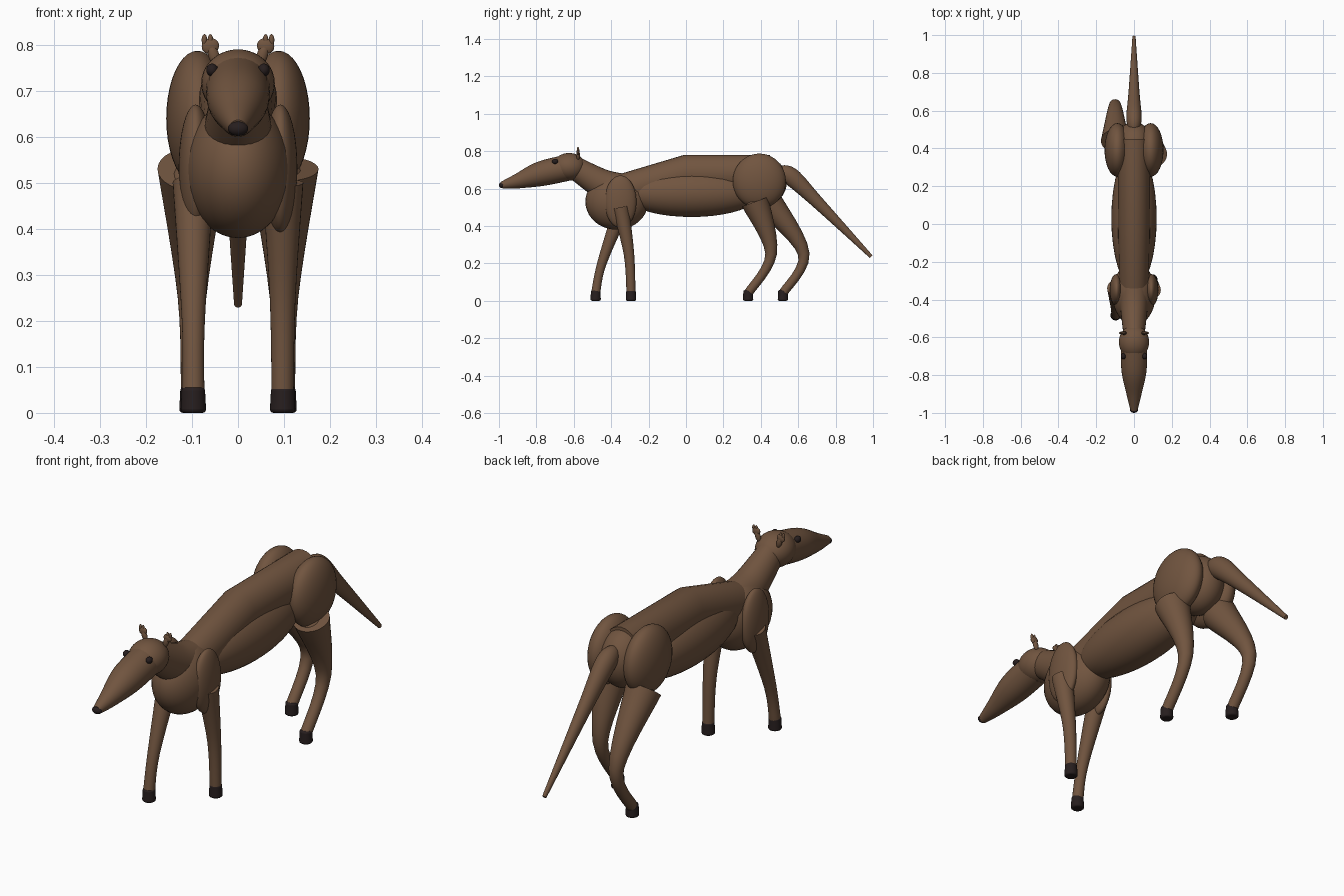
import bpy
import bmesh
from math import sin, cos, pi, radians
from mathutils import Vector

default_cube = bpy.data.objects.get("Cube")
if default_cube:
    bpy.data.objects.remove(default_cube, do_unlink=True)


def material(name, red, green, blue):
    colour = (red, green, blue, 1)
    made = bpy.data.materials.new(name)
    made.use_nodes = True
    made.diffuse_color = colour
    made.node_tree.nodes["Principled BSDF"].inputs["Base Color"].default_value = colour
    return made


hide = material("brown_hide", .165, .09, .05)
horn = material("dark_horn", .02, .013, .013)


def finish(name, mesh_builder, surface):
    """Turn a bmesh into a smooth shaded object."""
    bmesh.ops.recalc_face_normals(mesh_builder, faces=mesh_builder.faces)
    mesh = bpy.data.meshes.new(name)
    mesh_builder.to_mesh(mesh)
    mesh_builder.free()
    mesh.materials.append(surface)
    part = bpy.data.objects.new(name, mesh)
    bpy.context.collection.objects.link(part)
    bpy.ops.object.select_all(action='DESELECT')
    part.select_set(True)
    bpy.context.view_layer.objects.active = part
    bpy.ops.object.shade_smooth_by_angle(angle=radians(50))
    return part


def ellipsoid(name, centre, radii, surface=hide, lean=0):
    builder = bmesh.new()
    bmesh.ops.create_uvsphere(builder, u_segments=32, v_segments=20, radius=1)
    part = finish(name, builder, surface)
    part.location = centre
    part.scale = radii
    part.rotation_euler.y = lean


def smooth_path(keys, steps):
    """Sample a smooth curve that passes through every key."""
    samples = []
    for index in range(len(keys) - 1):
        start, end = keys[index], keys[index + 1]
        before = keys[max(index - 1, 0)]
        after = keys[min(index + 2, len(keys) - 1)]
        leave, arrive = (end - before) / 2, (after - start) / 2
        for step in range(steps):
            t = step / steps
            blend = t * t * (3 - 2 * t)
            samples.append(start.lerp(end, blend)
                           + leave * t * (1 - t) ** 2 - arrive * t * t * (1 - t))
    return samples + [keys[-1]]


def tube(name, *keys, x=0, wide=1, steps=6, sides=28, surface=hide):
    """Loft rings along keys of (y, z, radius); wide scales the rings sideways."""
    path = smooth_path([Vector(key) for key in keys], steps)
    angles = [2 * pi * side / sides for side in range(sides)]
    builder = bmesh.new()
    rings = []
    for index, (y, z, radius) in enumerate(path):
        before, after = path[max(index - 1, 0)], path[min(index + 1, len(path) - 1)]
        along = (after - before).to_2d().normalized()
        across = Vector((0, -along.y, along.x)) * radius
        sideways = Vector((radius * wide, 0, 0))
        centre = Vector((x, y, z))
        rings.append([builder.verts.new(centre + across * sin(angle) + sideways * cos(angle))
                      for angle in angles])
    for ring, following in zip(rings, rings[1:]):
        for side in range(sides):
            builder.faces.new((ring[side - 1], ring[side], following[side], following[side - 1]))
    builder.faces.new(rings[0])
    builder.faces.new(rings[-1])
    return finish(name, builder, surface)


def leg(name, x, top, middle, foot):
    """A tapering leg through three keys, standing on a dark hoof."""
    tube(name, top, middle, (foot, .04, .024), x=x)
    hoof = tube(name + "_hoof", (foot, 0, .028), (foot, .057, .025), x=x, steps=1, surface=horn)
    rounding = hoof.modifiers.new("rounded_edges", 'BEVEL')
    rounding.width = .008
    rounding.segments = 3


# Trunk: straight-lined back over a hanging belly, with chest and pelvis
tube("back", (-.4, .57, .09), (0, .68, .1), (.45, .68, .1), wide=.85, steps=1)
ellipsoid("belly", centre=(0, .03, .575), radii=(.12, .37, .127))
ellipsoid("chest", centre=(0, -.37, .53), radii=(.115, .168, .15))
ellipsoid("pelvis", centre=(0, .42, .64), radii=(.1, .12, .13))

# Neck, skull, long snout and nose
tube("neck", (-.34, .59, .09), (-.45, .625, .08), (-.6, .715, .06), wide=.9)
ellipsoid("skull", centre=(0, -.625, .716), radii=(.08, .09, .074))
tube("snout", (-.64, .71, .07), (-.78, .678, .066), (-.9, .64, .04), (-.985, .618, .019))
ellipsoid("nose", centre=(0, -.984, .618), radii=(.022, .016, .016), surface=horn)

# Tapering tail
tube("tail", (.49, .69, .03), (.56, .665, .048), (.7, .53, .034), (.99, .236, .01), wide=.85)

for side, sign in (("left", 1), ("right", -1)):
    # Eyes and small upright ears with two-pointed tips
    ear_x = sign * .06
    ellipsoid(side + "_eye", (sign * .056, -.7, .745), (.013, .016, .014), horn)
    ellipsoid(side + "_ear_stalk", (sign * .053, -.577, .778), (.012, .01, .026), lean=sign * .3)
    ellipsoid(side + "_ear", (ear_x, -.577, .797), (.019, .008, .017), lean=sign * .3)
    for tip, offset in (("inner", 0), ("outer", sign * .013)):
        ellipsoid(f"{side}_{tip}_ear_tip", (ear_x + offset, -.577, .81), (.006, .006, .013))

    # Shoulder and haunch masses
    ellipsoid(side + "_shoulder", (sign * .092, -.35, .53), (.037, .085, .14))
    ellipsoid(side + "_haunch", (sign * .088, .392, .64), (.068, .142, .147))

# Walking pose: left legs gathered under the body, right legs stretched apart
fore_x, hind_x = .097, .1
leg("left_front_leg", fore_x, top=(-.35, .5, .045), middle=(-.305, .25, .028), foot=-.294)
leg("right_front_leg", -fore_x, top=(-.34, .5, .045), middle=(-.45, .2, .025), foot=-.483)
leg("left_hind_leg", hind_x, top=(.37, .53, .075), middle=(.455, .25, .031), foot=.332)
leg("right_hind_leg", -hind_x, top=(.44, .53, .075), middle=(.63, .25, .031), foot=.518)
for side, x, y in (("left", hind_x, .38), ("right", -hind_x, .45)):
    ellipsoid(side + "_stifle", (x, y, .5), (.048, .06, .045))
